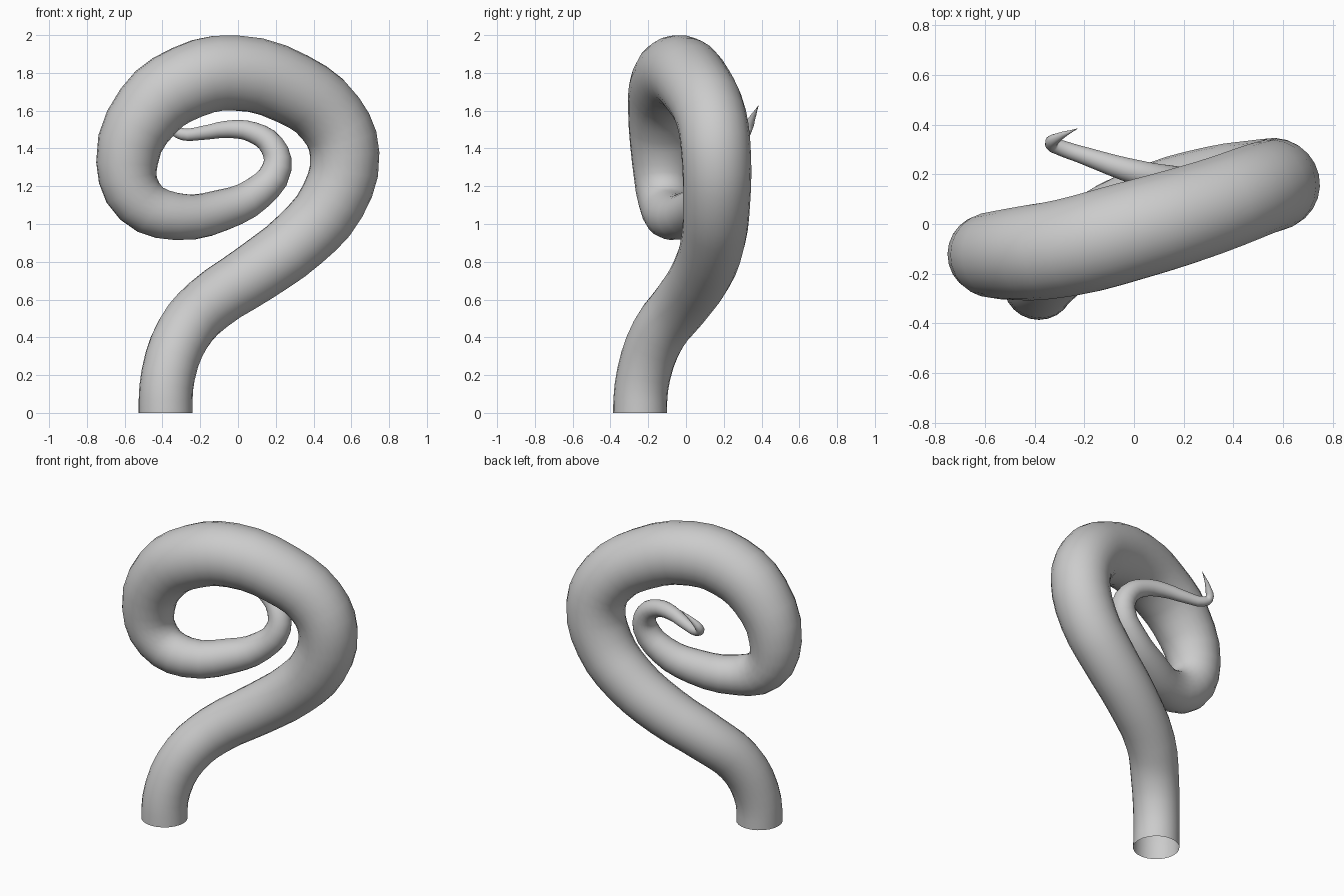
import bpy
from mathutils import Vector

# Centre line from base to tip: x, y, z, radius
PATH = [
    (-0.383, -0.243, 0.00, 0.143), (-0.370, -0.225, 0.20, 0.143),
    (-0.290, -0.145, 0.42, 0.148), (-0.160, -0.030, 0.57, 0.153),
    (0.090, 0.085, 0.74, 0.162), (0.330, 0.145, 0.92, 0.170),
    (0.500, 0.162, 1.12, 0.178), (0.565, 0.160, 1.37, 0.184),
    (0.490, 0.135, 1.56, 0.187), (0.290, 0.062, 1.715, 0.193),
    (-0.020, -0.030, 1.80, 0.200), (-0.270, -0.095, 1.75, 0.198),
    (-0.475, -0.120, 1.60, 0.187), (-0.588, -0.122, 1.32, 0.163),
    (-0.520, -0.110, 1.12, 0.142), (-0.330, -0.075, 1.04, 0.125),
    (-0.080, 0.035, 1.075, 0.109), (0.105, 0.105, 1.165, 0.091),
    (0.207, 0.140, 1.30, 0.078), (0.180, 0.165, 1.415, 0.066),
    (0.080, 0.190, 1.485, 0.055), (-0.040, 0.222, 1.502, 0.047),
    (-0.200, 0.275, 1.480, 0.036), (-0.290, 0.305, 1.475, 0.032),
    (-0.332, 0.323, 1.500, 0.027), (-0.310, 0.346, 1.550, 0.019),
    (-0.225, 0.385, 1.630, 0.0005),
]

# Curled tentacle: tapering tube, open at the base
curve = bpy.data.curves.new("tentacle", 'CURVE')
curve.dimensions = '3D'
curve.twist_mode = 'MINIMUM'
curve.resolution_u = 3
curve.bevel_depth = 1.0
curve.bevel_resolution = 10
curve.use_fill_caps = False

spline = curve.splines.new('BEZIER')
spline.bezier_points.add(len(PATH) - 1)
spline.radius_interpolation = 'CARDINAL'
spline.use_smooth = True
for point, (x, y, z, r) in zip(spline.bezier_points, PATH):
    point.co = (x, y, z)
    point.radius = r
    point.handle_left_type = point.handle_right_type = 'AUTO'

# Base leaves the ground straight up
first = spline.bezier_points[0]
first.handle_left_type = first.handle_right_type = 'FREE'
first.handle_left = first.co - Vector((0, 0, 0.07))
first.handle_right = first.co + Vector((0, 0, 0.07))

tentacle = bpy.data.objects.new("tentacle", curve)
bpy.context.collection.objects.link(tentacle)

grey = bpy.data.materials.new("light grey")
grey.diffuse_color = (0.6, 0.6, 0.6, 1)
curve.materials.append(grey)

bpy.context.view_layer.objects.active = tentacle
tentacle.select_set(True)
bpy.ops.object.convert(target='MESH')
bpy.ops.object.shade_smooth()
